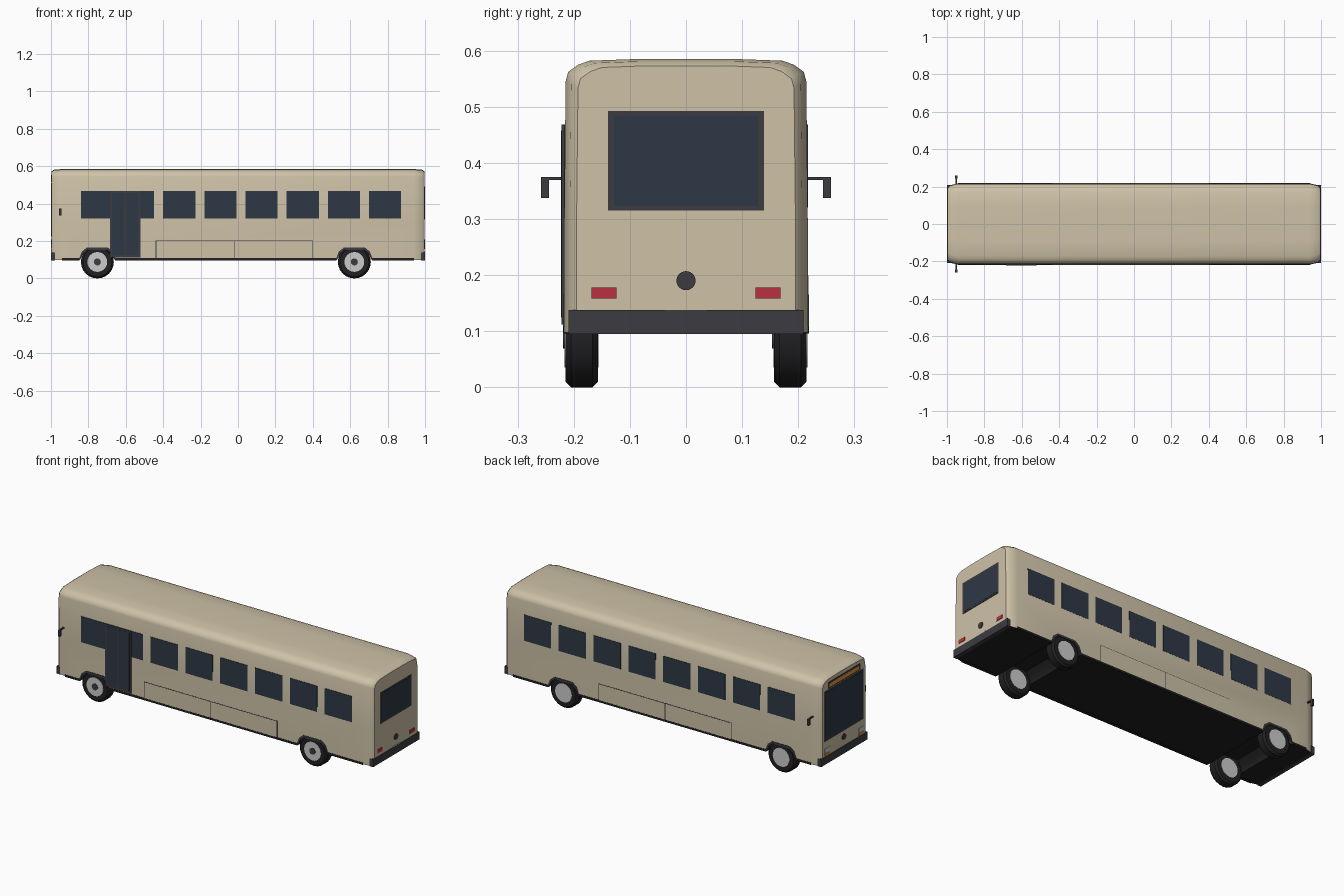
import bpy, bmesh, math
from mathutils import Vector

if "Cube" in bpy.data.objects:
    bpy.data.objects.remove(bpy.data.objects["Cube"])


def mat(name, r, g, b):
    m = bpy.data.materials.new(name)
    m.diffuse_color = (r, g, b, 1)
    m.use_nodes = True
    m.node_tree.nodes["Principled BSDF"].inputs["Base Color"].default_value = m.diffuse_color
    return m


PAINT = mat("paint", 0.62, 0.54, 0.39)
GLASS = mat("glass", 0.027, 0.040, 0.060)
TRIM = mat("trim", 0.045, 0.045, 0.052)
BLACK = mat("black", 0.015, 0.015, 0.017)
RED = mat("red", 0.5, 0.03, 0.05)
AMBER = mat("amber", 0.75, 0.3, 0.04)
WHITE = mat("white", 0.8, 0.8, 0.8)
RIM = mat("rim", 0.6, 0.6, 0.62)


def make(name, bm, *mats):
    bmesh.ops.recalc_face_normals(bm, faces=bm.faces[:])
    me = bpy.data.meshes.new(name)
    bm.to_mesh(me)
    bm.free()
    ob = bpy.data.objects.new(name, me)
    bpy.context.collection.objects.link(ob)
    for m in mats:
        me.materials.append(m)
    return ob


def box(name, x, y, z, m):
    """Box from (min, max) pairs."""
    bm = bmesh.new()
    bmesh.ops.create_cube(bm, size=1)
    for v in bm.verts:
        v.co = Vector([(a + b) / 2 + c * (b - a) for c, (a, b) in zip(v.co, (x, y, z))])
    return make(name, bm, m)


def prism(name, pts, y0, y1, m):
    """Extrude an x-z outline along y."""
    bm = bmesh.new()
    f = bm.faces.new([bm.verts.new((x, y0, z)) for x, z in pts])
    r = bmesh.ops.extrude_face_region(bm, geom=[f])
    for v in r["geom"]:
        if isinstance(v, bmesh.types.BMVert):
            v.co.y = y1
    return make(name, bm, m)


def smooth(ob, deg):
    bpy.ops.object.select_all(action='DESELECT')
    ob.select_set(True)
    bpy.context.view_layer.objects.active = ob
    bpy.ops.object.shade_smooth_by_angle(angle=math.radians(deg))


def lathe_y(name, profile, centre, m, n=24):
    """Spin (radius, y) points around a y axis through centre."""
    bm = bmesh.new()
    cx, cy, cz = centre
    rings = []
    for r, y in profile:
        rings.append([bm.verts.new((cx + r * math.cos(2 * math.pi * i / n), cy + y,
                                    cz + r * math.sin(2 * math.pi * i / n))) for i in range(n)])
    for a, b in zip(rings, rings[1:]):
        for i in range(n):
            bm.faces.new((a[i], a[(i + 1) % n], b[(i + 1) % n], b[i]))
    bm.faces.new(rings[0])
    bm.faces.new(rings[-1])
    ob = make(name, bm, m)
    smooth(ob, 35)
    return ob


def disc_x(name, x, z, r, m, depth):
    ob = lathe_y(name, [(r, -depth / 2), (r, depth / 2)], (0, 0, 0), m)
    ob.rotation_euler.z = math.pi / 2
    ob.location = (x, 0, z)
    return ob


WHEELS = {"front": -0.752, "rear": 0.622}

# Body shell: rounded-roof sections lofted along x
sections = [(-0.997, 0.022, 0.012), (-0.985, 0.010, 0.004), (-0.94, 0, 0),
            (0.94, 0, 0), (0.985, 0.010, 0.004), (0.997, 0.022, 0.012)]
half = [(0.217, 0.098), (0.217, 0.30), (0.2145, 0.545), (0.210, 0.562),
        (0.192, 0.575), (0.172, 0.582), (0.09, 0.585)]
bm = bmesh.new()
rings = []
for x, inset, drop in sections:
    side = [(y - inset, z - (drop if z > 0.5 else 0)) for y, z in half]
    loop = side + [(-y, z) for y, z in reversed(side)]
    rings.append([bm.verts.new((x, y, z)) for y, z in loop])
for a, b in zip(rings, rings[1:]):
    for i in range(len(a)):
        j = (i + 1) % len(a)
        bm.faces.new((a[i], a[j], b[j], b[i]))
bm.faces.new(rings[0])
bm.faces.new(rings[-1])
body = make("body", bm, PAINT, BLACK)

# Wheel arches cut through the underside
arch = [(-0.092, 0.10), (-0.076, 0.132), (-0.052, 0.153), (0.052, 0.153), (0.076, 0.132), (0.092, 0.10)]
for cx in WHEELS.values():
    pts = [(cx - 0.092, 0.02)] + [(cx + x, z) for x, z in arch] + [(cx + 0.092, 0.02)]
    cut = prism("arch_cutter", pts, -0.3, 0.3, BLACK)
    cut.hide_render = True
    mod = body.modifiers.new("arch", 'BOOLEAN')
    mod.operation = 'DIFFERENCE'
    mod.solver = 'EXACT'
    mod.object = cut
    bpy.context.view_layer.objects.active = body
    bpy.ops.object.modifier_apply(modifier=mod.name)
    bpy.data.objects.remove(cut)
for p in body.data.polygons:
    low = p.center.z < 0.17 and abs(p.normal.y) < 0.1 and abs(p.center.x) < 0.99
    p.material_index = 1 if low else 0
smooth(body, 40)

# Parts on both long sides
for s, tag in ((-1, "door_side"), (1, "far_side")):
    def span(a, b):
        return tuple(sorted((s * a, s * b)))

    for i in range(8):
        x = -0.84 + 0.22 * i
        box(f"side_window_{tag}_{i}", (x, x + 0.172), span(0.205, 0.2175), (0.32, 0.468), GLASS)

    # Luggage hatches with dark gaps
    box(f"hatch_gap_{tag}", (-0.44, 0.40), span(0.21, 0.2176), (0.108, 0.202), TRIM)
    for i, (a, b) in enumerate(((-0.437, -0.022), (-0.018, 0.397))):
        box(f"hatch_{tag}_{i}", (a, b), span(0.21, 0.2185), (0.108, 0.199), PAINT)

    # Dark sill between the arches
    f, r = WHEELS["front"], WHEELS["rear"]
    for i, (a, b) in enumerate(((-0.94, f - 0.095), (f + 0.095, r - 0.095), (r + 0.095, 0.94))):
        box(f"sill_{tag}_{i}", (a, b), span(0.20, 0.219), (0.096, 0.108), BLACK)

    for name, cx in WHEELS.items():
        # Arch trim
        outer = [(x * 1.09, z + (0.012 if z > 0.11 else 0)) for x, z in arch]
        pts = [(cx + x, z) for x, z in outer + arch[::-1]]
        prism(f"arch_trim_{name}_{tag}", pts, s * 0.205, s * 0.2195, TRIM)
        # Wheel
        c = (cx, s * 0.186, 0.088)
        lathe_y(f"tyre_{name}_{tag}", [(0.055, -0.029), (0.078, -0.029), (0.088, -0.019), (0.088, 0.019),
                                       (0.078, 0.029), (0.055, 0.029)], c, BLACK)
        lathe_y(f"rim_{name}_{tag}", [(0.053, -0.0305), (0.053, 0.0305)], c, RIM)
        lathe_y(f"hub_{name}_{tag}", [(0.019, -0.033), (0.019, 0)], c, TRIM, 12)

    # Mirror
    box(f"mirror_arm_{tag}", (-0.954, -0.946), span(0.21, 0.258), (0.369, 0.375), TRIM)
    box(f"mirror_{tag}", (-0.956, -0.944), span(0.244, 0.258), (0.337, 0.373), TRIM)

    # Lamps at both ends
    box(f"tail_light_{tag}", (0.99, 1.0), span(0.124, 0.168), (0.158, 0.178), RED)
    box(f"headlight_{tag}", (-1.0, -0.99), span(0.130, 0.175), (0.160, 0.185), WHITE)
    box(f"indicator_{tag}", (-1.0, -0.99), span(0.130, 0.175), (0.143, 0.155), AMBER)

# Entrance door with two glazed leaves
box("door_frame", (-0.685, -0.52), (-0.222, -0.20), (0.112, 0.468), TRIM)
for i, (a, b) in enumerate(((-0.674, -0.608), (-0.597, -0.531))):
    box(f"door_glass_{i}", (a, b), (-0.2232, -0.21), (0.124, 0.458), GLASS)

# Bumpers wrap both ends
for s, tag in ((-1, "front"), (1, "rear")):
    bumper = box(f"bumper_{tag}", tuple(sorted((s * 0.978, s * 1.0))), (-0.209, 0.209), (0.095, 0.138), TRIM)
    disc_x(f"round_cap_{tag}", s * 0.996, 0.19, 0.017, TRIM, 0.01)

# Rear window and plate holder
box("rear_window_frame", (0.98, 0.999), (-0.139, 0.139), (0.315, 0.492), TRIM)
box("rear_window", (0.98, 1.0), (-0.128, 0.128), (0.323, 0.484), GLASS)
box("plate_holder", (0.98, 0.999), (-0.037, 0.037), (0.12, 0.143), PAINT)

# Windscreen and destination sign
box("windscreen_frame", (-0.999, -0.98), (-0.175, 0.175), (0.225, 0.51), TRIM)
box("windscreen", (-1.0, -0.98), (-0.165, 0.165), (0.235, 0.50), GLASS)
box("sign_box", (-0.999, -0.98), (-0.145, 0.145), (0.515, 0.552), TRIM)
box("sign_strip", (-1.0, -0.98), (-0.132, 0.132), (0.523, 0.544), AMBER)
